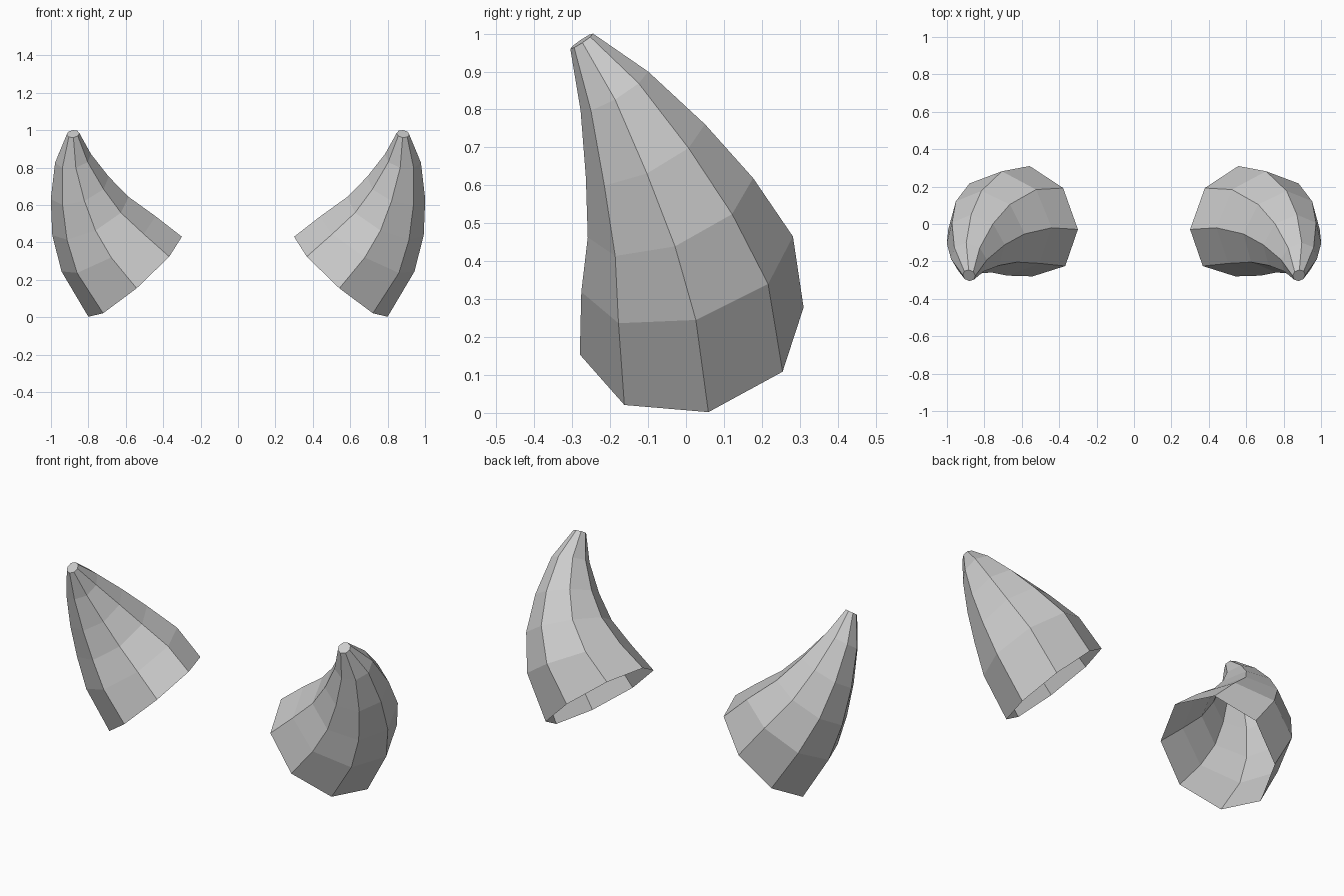
import bpy, bmesh, math
from mathutils import Vector

cube = bpy.data.objects.get("Cube")
if cube:
    bpy.data.objects.remove(cube, do_unlink=True)

grey = bpy.data.materials.new("horn grey")
grey.use_nodes = True
colour = (0.6, 0.6, 0.6, 1.0)
grey.diffuse_color = colour
grey.node_tree.nodes["Principled BSDF"].inputs["Base Color"].default_value = colour

SIDES = 8
# Curved spine, base to tip: ring centre, then its outward and backward half-axes
RINGS = [
    ((0.550, 0.015, 0.216), (0.250, 0.044, -0.214), (0.008, 0.295, 0.062)),
    ((0.692, 0.003, 0.392), (0.252, 0.023, -0.147), (0.014, 0.279, 0.073)),
    ((0.789, -0.041, 0.541), (0.204, 0.012, -0.102), (0.027, 0.218, 0.078)),
    ((0.846, -0.107, 0.691), (0.155, 0.004, -0.060), (0.025, 0.157, 0.070)),
    ((0.882, -0.189, 0.849), (0.096, 0.002, -0.023), (0.015, 0.089, 0.051)),
    ((0.882, -0.275, 0.980), (0.034, 0.002, -0.004), (0.002, 0.030, 0.020)),
]


def make_horn(name, side):
    """Loft the rings into a hollow horn, open at the base and capped at the tip."""
    bm = bmesh.new()
    loops = []
    for centre, out, back in RINGS:
        c, u, v = Vector(centre), Vector(out), Vector(back)
        loop = []
        for i in range(SIDES):
            a = 2 * math.pi * i / SIDES
            p = c + u * math.cos(a) + v * math.sin(a)
            loop.append(bm.verts.new((p.x * side, p.y, max(p.z, 0.0))))
        loops.append(loop)
    for low, high in zip(loops, loops[1:]):
        for i in range(SIDES):
            j = (i + 1) % SIDES
            bm.faces.new((low[i], low[j], high[j], high[i]))
    bm.faces.new(loops[-1])
    # The mirrored horn needs its faces turned to point outward
    if side < 0:
        bmesh.ops.reverse_faces(bm, faces=bm.faces[:])
    mesh = bpy.data.meshes.new(name)
    bm.to_mesh(mesh)
    bm.free()
    mesh.materials.append(grey)
    obj = bpy.data.objects.new(name, mesh)
    bpy.context.collection.objects.link(obj)


make_horn("left_horn", 1)
make_horn("right_horn", -1)
